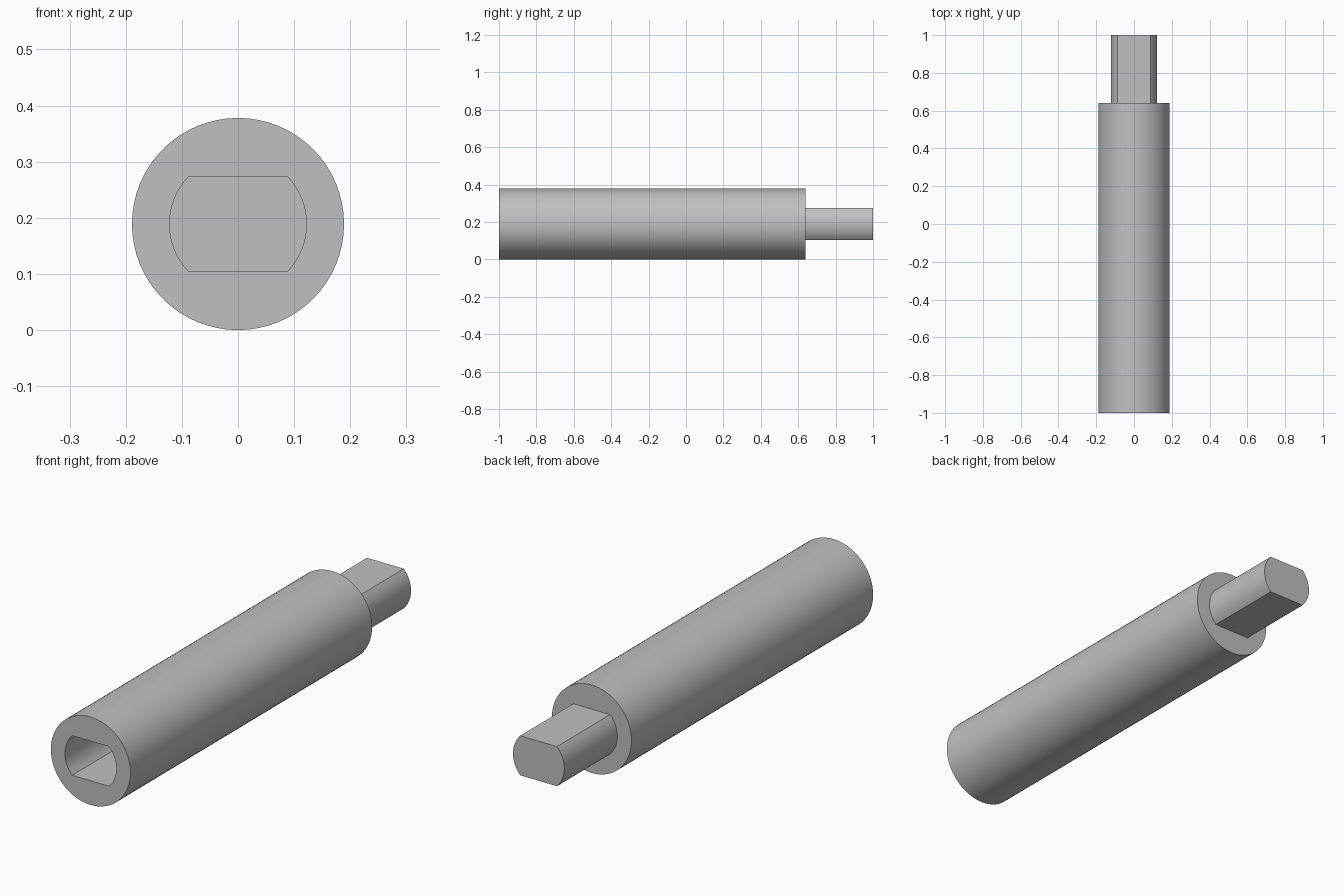
import bpy, bmesh
from math import sin, cos, asin, pi, radians

cube = bpy.data.objects.get("Cube")
if cube:
    bpy.data.objects.remove(cube, do_unlink=True)

BODY_R = 0.189
KEY_R, KEY_H = 0.122, 0.085     # double-flat key: radius and half height
FRONT, SHOULDER, TIP = -1.0, 0.64, 1.0
SOCKET_DEPTH = TIP - SHOULDER
Q = 16                          # segments per quarter

steel = bpy.data.materials.new("grey steel")
steel.use_nodes = True
grey = (0.53, 0.53, 0.53, 1)
steel.diffuse_color = grey
steel.node_tree.nodes["Principled BSDF"].inputs["Base Color"].default_value = grey


def circle():
    """Round body section, starting at the lower right corner."""
    angles = [-pi / 4 + i * pi / 2 / Q for i in range(4 * Q)]
    return [(BODY_R * cos(a), BODY_R * sin(a)) for a in angles]


def double_flat():
    """Key section: two side arcs joined by flat top and bottom."""
    corner = asin(KEY_H / KEY_R)
    half = KEY_R * cos(corner)
    steps = [2 * i / Q - 1 for i in range(Q)]
    side = [(KEY_R * cos(corner * t), KEY_R * sin(corner * t)) for t in steps]
    flat = [(-half * t, KEY_H) for t in steps]
    right_half = side + flat
    return right_half + [(-x, -z) for x, z in right_half]


# One closed skin: socket floor, socket mouth, body, shoulder, tang, tip
sections = [
    (double_flat(), FRONT + SOCKET_DEPTH),
    (double_flat(), FRONT),
    (circle(), FRONT),
    (circle(), SHOULDER),
    (double_flat(), SHOULDER),
    (double_flat(), TIP),
]
bm = bmesh.new()
rings = [[bm.verts.new((x, y, z + BODY_R)) for x, z in pts] for pts, y in sections]
for a, b in zip(rings, rings[1:]):
    for i in range(len(a)):
        j = (i + 1) % len(a)
        bm.faces.new((a[i], a[j], b[j], b[i]))
bm.faces.new(rings[0])
bm.faces.new(rings[-1])
bmesh.ops.recalc_face_normals(bm, faces=bm.faces)

mesh = bpy.data.meshes.new("extension_shaft")
bm.to_mesh(mesh)
bm.free()
mesh.materials.append(steel)
shaft = bpy.data.objects.new("extension_shaft", mesh)
bpy.context.collection.objects.link(shaft)

# Smooth round walls, crisp rims and flats
bpy.ops.object.select_all(action='DESELECT')
shaft.select_set(True)
bpy.context.view_layer.objects.active = shaft
bpy.ops.object.shade_smooth_by_angle(angle=radians(30))
